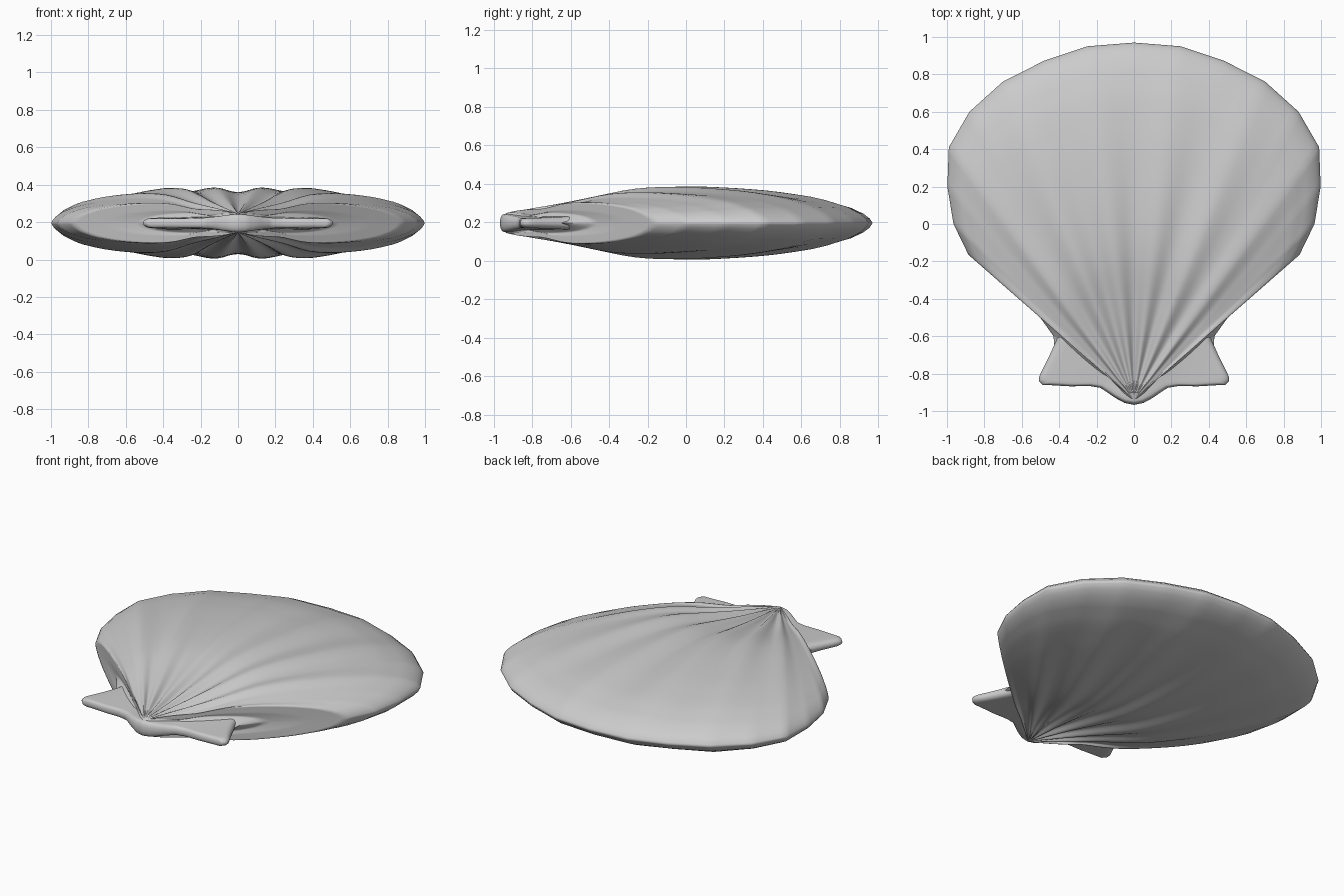
import bpy, bmesh, math

if "Cube" in bpy.data.objects:
    bpy.data.objects.remove(bpy.data.objects["Cube"])

MID = 0.195


def lerp_table(table, t):
    for (a, u), (b, v) in zip(table, table[1:]):
        if t <= b:
            return u + (v - u) * (t - a) / (b - a)
    return table[-1][1]


def smooth_table(table, t, w=0.03):
    # averaged lookup rounds the corners of the profile
    if t < w or t > 0.93:
        return lerp_table(table, t)
    return sum(lerp_table(table, t + w * k / 2) for k in range(-2, 3)) / 5


def subdivide(points, n):
    # linear in x, y and size; cosine easing in rib value
    out = []
    for p, q in zip(points, points[1:]):
        for k in range(n):
            f = k / n
            e = (1 - math.cos(math.pi * f)) / 2
            out.append(tuple(a + (b - a) * (e if i == 3 else f)
                             for i, (a, b) in enumerate(zip(p, q))))
    return out + [points[-1]]


def fan(name, apex, rim, steps, height):
    # mirrored upper and lower skins spread from an apex to a rim
    bm = bmesh.new()
    for side in (1, -1):
        tip = bm.verts.new((*apex, MID + side * height(rim[0], 0, *apex)))
        rays = []
        for r in rim:
            ray = []
            for t in steps:
                x = apex[0] + (r[0] - apex[0]) * t
                y = apex[1] + (r[1] - apex[1]) * t
                ray.append(bm.verts.new((x, y, MID + side * height(r, t, x, y))))
            rays.append(ray)
        for a, b in zip(rays, rays[1:]):
            bm.faces.new((tip, a[0], b[0]))
            for k in range(len(steps) - 1):
                bm.faces.new((a[k], a[k + 1], b[k + 1], b[k]))
    bmesh.ops.remove_doubles(bm, verts=bm.verts, dist=0.0004)
    bmesh.ops.recalc_face_normals(bm, faces=bm.faces)
    mesh = bpy.data.meshes.new(name)
    bm.to_mesh(mesh)
    bm.free()
    for p in mesh.polygons:
        p.use_smooth = True
    obj = bpy.data.objects.new(name, mesh)
    bpy.context.collection.objects.link(obj)
    return obj


def mirrored(half):
    return [(-p[0],) + p[1:] for p in half[:0:-1]] + half


# Ribbed shell: x, y, fullness, rib (1 = ridge, 0 = groove)
half = [(0, 0.97, 1, 0), (0.25, 0.95, 1, 1), (0.48, 0.873, 1, 0.1),
        (0.70, 0.762, 0.99, 1), (0.88, 0.60, 0.93, 0.2), (0.99, 0.41, 0.83, 1),
        (0.998, 0.2, 0.73, 0.3), (0.965, 0.0, 0.64, 0.2), (0.885, -0.165, 0.56, 1),
        (0.70, -0.325, 0.38, 0.3), (0.52, -0.475, 0.28, 0.8),
        (0.43, -0.60, 0.15, 0.8), (0.42, -0.76, 0, 0)]
profile = [(0, 0.05), (0.19, 0.109), (0.38, 0.178), (0.45, 0.189), (0.55, 0.19),
           (0.64, 0.181), (0.73, 0.168), (0.86, 0.132), (0.94, 0.084), (0.975, 0.05),
           (0.992, 0.024), (1, 0)]
rib_depth = [(0, 0), (0.12, 0.024), (0.3, 0.028), (0.55, 0.023), (0.8, 0.014), (1, 0)]


def shell_height(r, t, x, y):
    size = 1 + (r[2] - 1) * min(1, t / 0.25)
    h = smooth_table(profile, t) * size
    return max(0, h - lerp_table(rib_depth, t) * (1 - r[3]) * size)


steps = [k / 25 for k in range(1, 24)] + [0.94, 0.96, 0.975, 0.985, 0.992, 0.997, 1]
fan("ribbed_shell", (0, -0.94), subdivide(mirrored(half), 6), steps, shell_height)

# Hinge with two flat ears
ear = [(0, -0.55, 0, 0), (0.40, -0.53, 0, 0), (0.415, -0.62, 0, 0),
       (0.455, -0.71, 0, 0), (0.507, -0.815, 0, 0), (0.508, -0.84, 0, 0),
       (0.49, -0.86, 0, 0), (0.44, -0.862, 0, 0), (0.34, -0.868, 0, 0),
       (0.24, -0.866, 0, 0), (0.18, -0.876, 0, 0), (0.14, -0.902, 0, 0),
       (0.10, -0.93, 0, 0), (0.05, -0.957, 0, 0), (0, -0.967, 0, 0)]
loop = ear + [(-p[0],) + p[1:] for p in ear[-2::-1]]


def ear_height(r, t, x, y):
    # rounded border, thicker towards the middle and the shell
    thick = 0.025 + 0.022 * math.exp(-(x / 0.13) ** 2)
    thick += 0.03 * max(0, min(1, (y + 0.85) / 0.3)) * max(0, 1 - abs(x) / 0.6)
    edge = max(0, (t - 0.92) / 0.08)
    return thick * math.sqrt(max(0, 1 - edge ** 2))


ring = [0.2, 0.4, 0.6, 0.75, 0.85, 0.92, 0.95, 0.97, 0.985, 0.995, 1]
fan("hinge_ears", (0, -0.69), subdivide(loop, 3), ring, ear_height)
